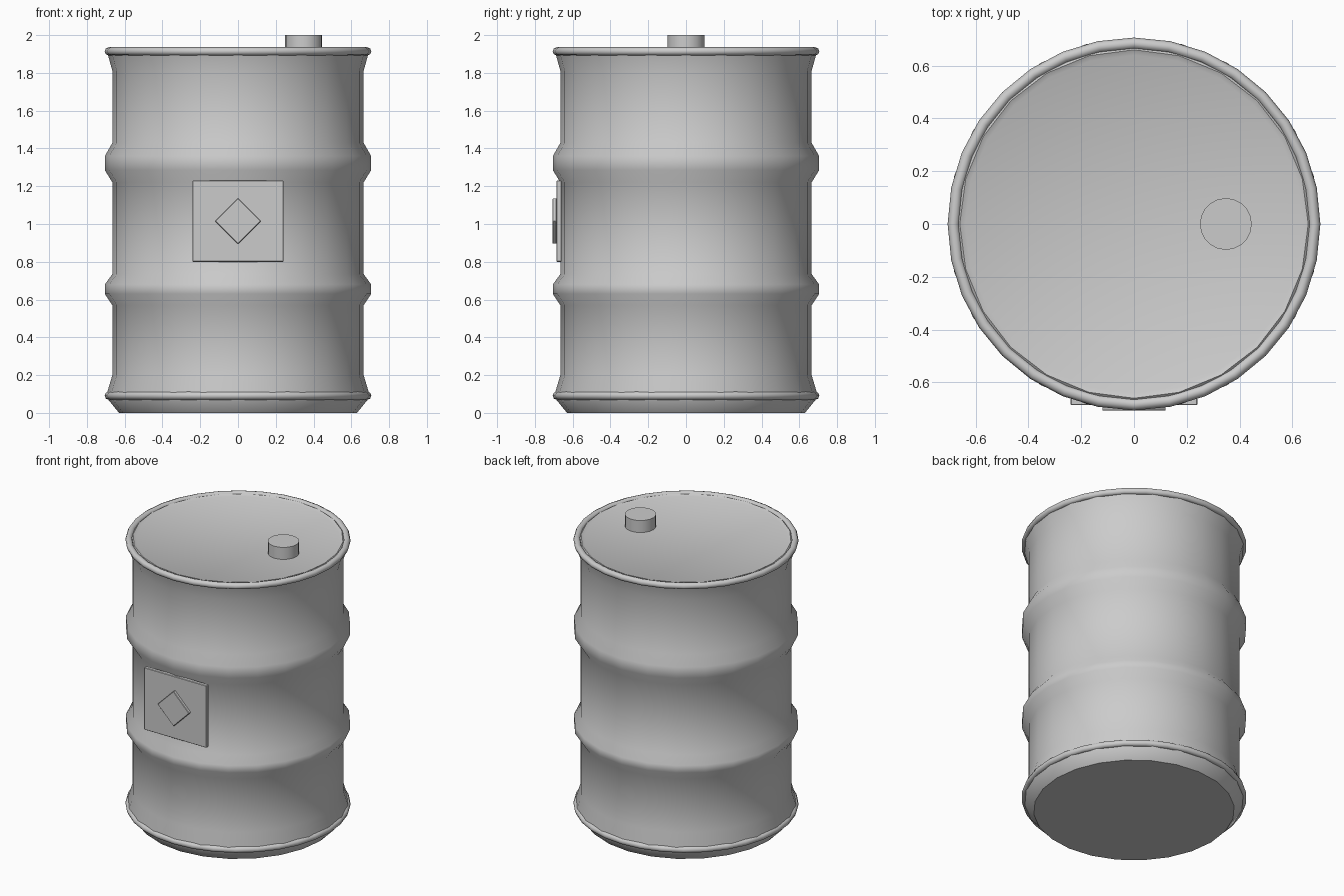
import bpy, bmesh
from math import radians, pi, sin, cos

if "Cube" in bpy.data.objects:
    bpy.data.objects.remove(bpy.data.objects["Cube"])


def smooth(ob, angle=42):
    bpy.ops.object.select_all(action='DESELECT')
    ob.select_set(True)
    bpy.context.view_layer.objects.active = ob
    bpy.ops.object.shade_smooth_by_angle(angle=radians(angle))


def lathe(name, profile, sides):
    """Revolve an (r, z) profile and cap both ends."""
    bm = bmesh.new()
    rings = [[bm.verts.new((r * cos(2 * pi * i / sides), r * sin(2 * pi * i / sides), z))
              for i in range(sides)] for r, z in profile]
    for a, b in zip(rings, rings[1:]):
        for i in range(sides):
            j = (i + 1) % sides
            bm.faces.new((a[i], a[j], b[j], b[i]))
    bm.faces.new(rings[0][::-1])
    bm.faces.new(rings[-1])
    me = bpy.data.meshes.new(name)
    bm.to_mesh(me)
    bm.free()
    ob = bpy.data.objects.new(name, me)
    bpy.context.collection.objects.link(ob)
    smooth(ob)
    return ob


def slab(name, loc, size, tilt=0):
    """Thin bevelled box facing the front."""
    bpy.ops.mesh.primitive_cube_add(size=1, location=loc)
    ob = bpy.context.object
    ob.name = name
    ob.scale = size
    bpy.ops.object.transform_apply(location=False, rotation=False, scale=True)
    ob.rotation_euler[1] = tilt
    bev = ob.modifiers.new("bevel", 'BEVEL')
    bev.width = 0.003
    bev.segments = 1


# Drum body with two rolling ribs, flared ends and a slightly sunken lid
lathe("drum_body", [
    (0.63, 0), (0.695, 0.08), (0.695, 0.10), (0.665, 0.20),
    (0.665, 0.57), (0.705, 0.63), (0.705, 0.68), (0.665, 0.735),
    (0.665, 1.22), (0.705, 1.285), (0.705, 1.36), (0.665, 1.43),
    (0.665, 1.81), (0.69, 1.90), (0.66, 1.927), (0.64, 1.917)], 24)

# Rolled rims at both ends
for name, z in (("bottom_rim", 0.091), ("top_rim", 1.914)):
    bpy.ops.mesh.primitive_torus_add(major_radius=0.684, minor_radius=0.022,
                                     major_segments=32, minor_segments=8,
                                     location=(0, 0, z))
    bpy.context.object.name = name
    smooth(bpy.context.object, 60)

# Filler cap
cap = lathe("filler_cap", [(0.098, 1.90), (0.098, 2.0)], 20)
cap.location.x = 0.348

# Label plate and warning diamond on the front
slab("label_plate", (0, -0.673, 1.015), (0.48, 0.026, 0.43))
slab("label_diamond", (0, -0.696, 1.015), (0.172, 0.022, 0.172), radians(45))
